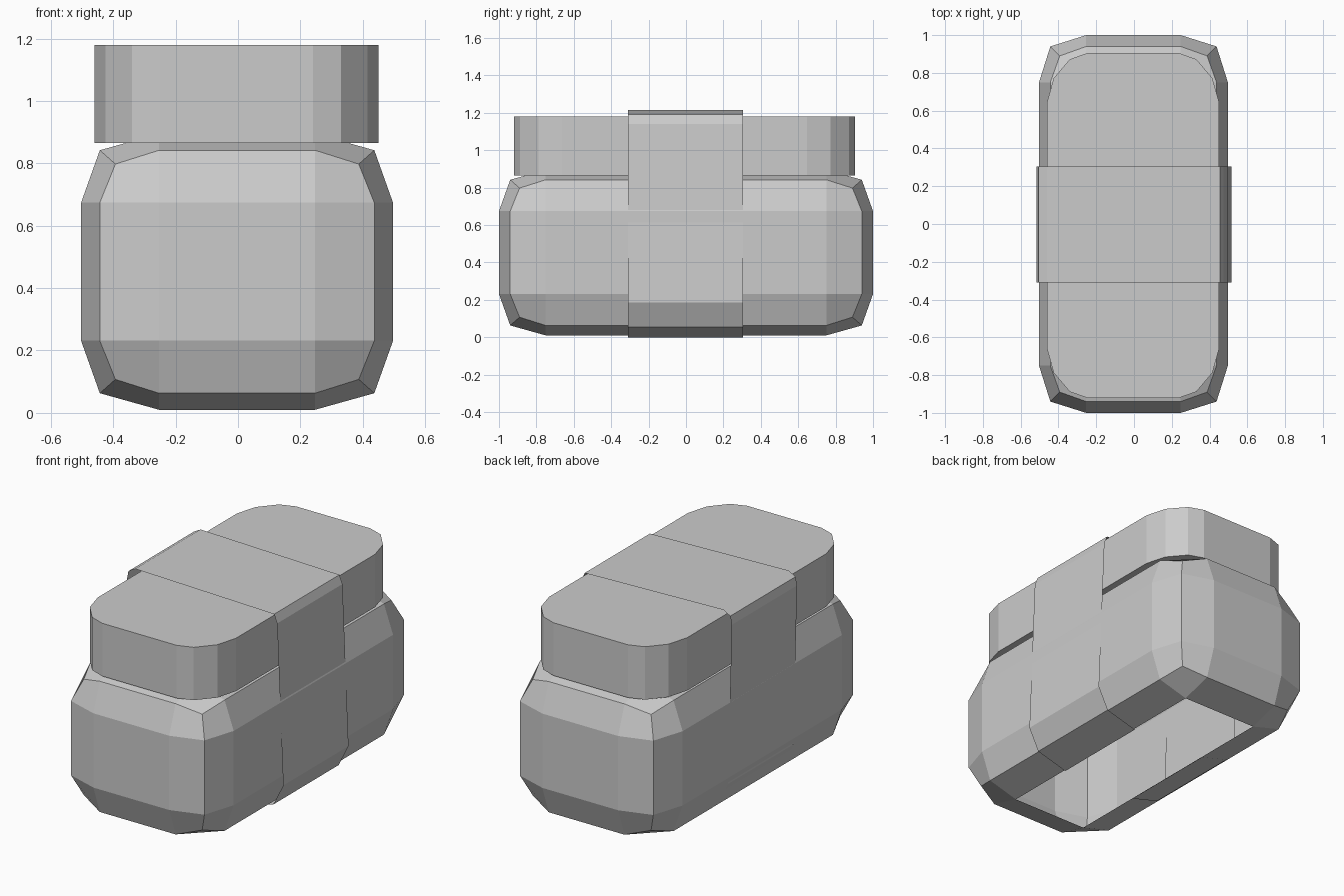
import bpy, bmesh
from itertools import product

if "Cube" in bpy.data.objects:
    bpy.data.objects.remove(bpy.data.objects["Cube"])


def finish(bm, name):
    mesh = bpy.data.meshes.new(name)
    bm.to_mesh(mesh)
    bm.free()
    obj = bpy.data.objects.new(name, mesh)
    bpy.context.collection.objects.link(obj)
    return obj


# pouch_body: box with two-step rounded edges, open underneath
HALF = (0.5, 1.0, 0.4425)
INSET = 0.885  # vertical scale of the edge rounding
corner = [(0, .25, .25), (.25, 0, .25), (.25, .25, 0),
          (.06, .06, .25), (.06, .25, .06), (.25, .06, .06),
          (.11, .11, .11)]
bm = bmesh.new()
for a, b, c in corner:
    for sx, sy, sz in product((-1, 1), repeat=3):
        bm.verts.new((sx * (HALF[0] - a) - 0.003, sy * (HALF[1] - b),
                      0.4525 + sz * (HALF[2] - c * INSET)))
bmesh.ops.convex_hull(bm, input=bm.verts[:])
bmesh.ops.dissolve_limit(bm, angle_limit=0.02, verts=bm.verts[:], edges=bm.edges[:])
bmesh.ops.join_triangles(bm, faces=bm.faces[:], angle_face_threshold=0.5,
                         angle_shape_threshold=3.1)
bmesh.ops.recalc_face_normals(bm, faces=bm.faces[:])
open_side = [f for f in bm.faces if f.normal.z < -0.99]
bmesh.ops.delete(bm, geom=open_side, context='FACES')
finish(bm, "pouch_body")

# lid: rounded outline extruded upwards
quarter = [(.455, .655), (.42, .78), (.335, .88), (.245, .912)]
outline = (quarter + [(-x, y) for x, y in reversed(quarter)]
           + [(-x, -y) for x, y in quarter]
           + [(x, -y) for x, y in reversed(quarter)])
bm = bmesh.new()
base = bm.faces.new([bm.verts.new((x - .005, y - .008, .865)) for x, y in outline])
top = bmesh.ops.extrude_face_region(bm, geom=[base], use_keep_orig=True)
bmesh.ops.translate(bm, vec=(0, 0, .315),
                    verts=[v for v in top["geom"] if isinstance(v, bmesh.types.BMVert)])
bmesh.ops.recalc_face_normals(bm, faces=bm.faces[:])
finish(bm, "lid")

# strap: thin band wrapped over the lid and tucked under the body
path = [(.25, 0), (.45, .055), (.515, .185), (.475, 1.14), (.455, 1.19),
        (-.46, 1.215), (-.505, 1.19), (-.515, 1.14), (-.49, .185),
        (-.43, .055), (-.25, .005)]
bm = bmesh.new()
rows = [[bm.verts.new((x, y, z)) for x, z in path] for y in (-.31, .305)]
for i in range(len(path) - 1):
    bm.faces.new((rows[0][i], rows[1][i], rows[1][i + 1], rows[0][i + 1]))
finish(bm, "strap")
